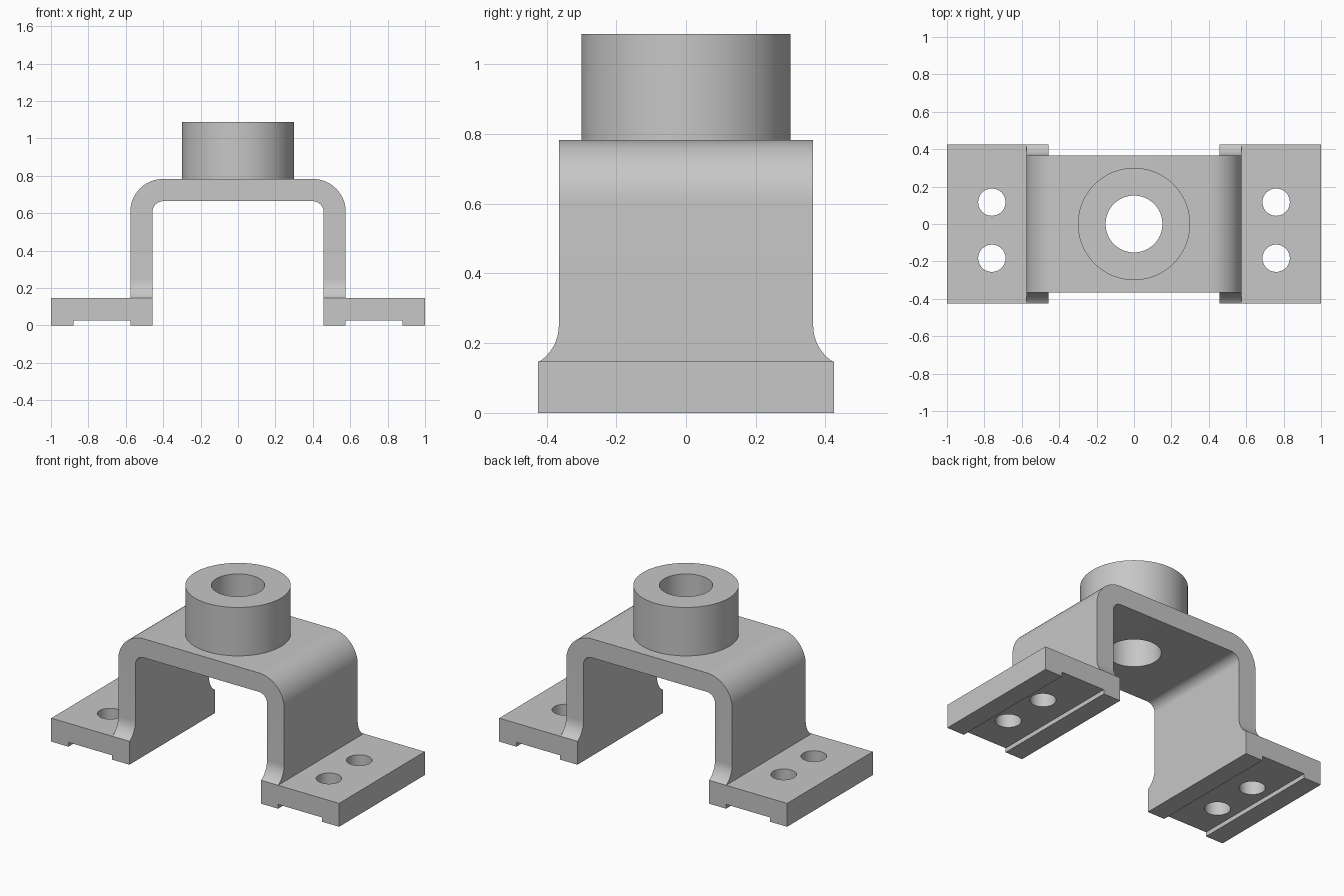
import bpy, bmesh
from math import sin, cos, radians

old = bpy.data.objects.get("Cube")
if old:
    bpy.data.objects.remove(old, do_unlink=True)

steel = bpy.data.materials.new("plain_grey")
steel.use_nodes = True
grey = (0.57, 0.57, 0.57, 1)
steel.diffuse_color = grey
steel.node_tree.nodes["Principled BSDF"].inputs["Base Color"].default_value = grey

HALF_WIDTH = 0.365           # strap half width
FOOT_HALF = 0.425            # foot half width
FOOT_TOP, STRAP_TOP, BOSS_TOP = 0.147, 0.783, 1.087
INNER, OUTER = 0.457, 0.576  # leg faces


def add_object(name, bm):
    bmesh.ops.recalc_face_normals(bm, faces=bm.faces)
    mesh = bpy.data.meshes.new(name)
    bm.to_mesh(mesh)
    bm.free()
    mesh.materials.append(steel)
    obj = bpy.data.objects.new(name, mesh)
    bpy.context.collection.objects.link(obj)
    return obj


def cylinder(name, radius, x, y, z0, z1, sides=64):
    bm = bmesh.new()
    bmesh.ops.create_cone(bm, cap_ends=True, segments=sides,
                          radius1=radius, radius2=radius, depth=z1 - z0)
    bmesh.ops.translate(bm, verts=bm.verts, vec=(x, y, (z0 + z1) / 2))
    return add_object(name, bm)


def activate(obj):
    bpy.ops.object.select_all(action='DESELECT')
    obj.select_set(True)
    bpy.context.view_layer.objects.active = obj


def drill(obj, radius, x, y):
    cutter = cylinder("drill_cutter", radius, x, y, -0.5, 1.5)
    cutter.hide_render = True
    mod = obj.modifiers.new("hole", 'BOOLEAN')
    mod.operation = 'DIFFERENCE'
    mod.solver = 'EXACT'
    mod.object = cutter
    activate(obj)
    bpy.ops.object.modifier_apply(modifier=mod.name)
    bpy.data.objects.remove(cutter, do_unlink=True)


def finish(obj):
    activate(obj)
    bpy.ops.object.shade_smooth_by_angle(angle=radians(30))


# Bent strap: cross-sections (outer point, inner point, half width) along one side
sections = []
flare, flare_z = 0.122, 0.25
for i in range(13):
    a = radians(58 * (1 - i / 12))
    z = flare_z - flare * sin(a)
    sections.append(((OUTER, z), (INNER, z), HALF_WIDTH + flare * (1 - cos(a))))
sections[0] = ((OUTER, FOOT_TOP), (INNER, FOOT_TOP), sections[0][2])
bend_x, bend_z = 0.40, 0.607
for i in range(17):
    a = radians(90 * i / 16)
    out, inn = [(bend_x + r * cos(a), bend_z + r * sin(a))
                for r in (OUTER - bend_x, INNER - bend_x)]
    sections.append((out, inn, HALF_WIDTH))
sections += [((-o[0], o[1]), (-n[0], n[1]), w) for o, n, w in reversed(sections)]

bm = bmesh.new()
rings = []
for o, n, w in sections:
    corners = ((o[0], -w, o[1]), (o[0], w, o[1]), (n[0], w, n[1]), (n[0], -w, n[1]))
    rings.append([bm.verts.new(c) for c in corners])
for a, b in zip(rings, rings[1:]):
    for k in range(4):
        j = (k + 1) % 4
        bm.faces.new((a[k], a[j], b[j], b[k]))
bm.faces.new(rings[0])
bm.faces.new(rings[-1])
strap = add_object("bent_strap", bm)

# Feet: channelled profile extruded front to back, two bolt holes each
foot_profile = [(INNER, 0), (OUTER, 0), (OUTER, 0.027), (0.88, 0.027),
                (0.88, 0), (1, 0), (1, FOOT_TOP), (INNER, FOOT_TOP)]
for side, name in ((1, "left_foot"), (-1, "right_foot")):
    bm = bmesh.new()
    face = bm.faces.new([bm.verts.new((side * x, -FOOT_HALF, z)) for x, z in foot_profile])
    new = bmesh.ops.extrude_face_region(bm, geom=[face])["geom"]
    bmesh.ops.translate(bm, vec=(0, 2 * FOOT_HALF, 0),
                        verts=[v for v in new if isinstance(v, bmesh.types.BMVert)])
    foot = add_object(name, bm)
    for y in (0.117, -0.183):
        drill(foot, 0.073, side * 0.76, y)
    finish(foot)

# Boss on top, bored through together with the strap
boss = cylinder("boss", 0.30, 0, 0, STRAP_TOP, BOSS_TOP, 96)
for part in (strap, boss):
    drill(part, 0.152, 0, 0)
    finish(part)
